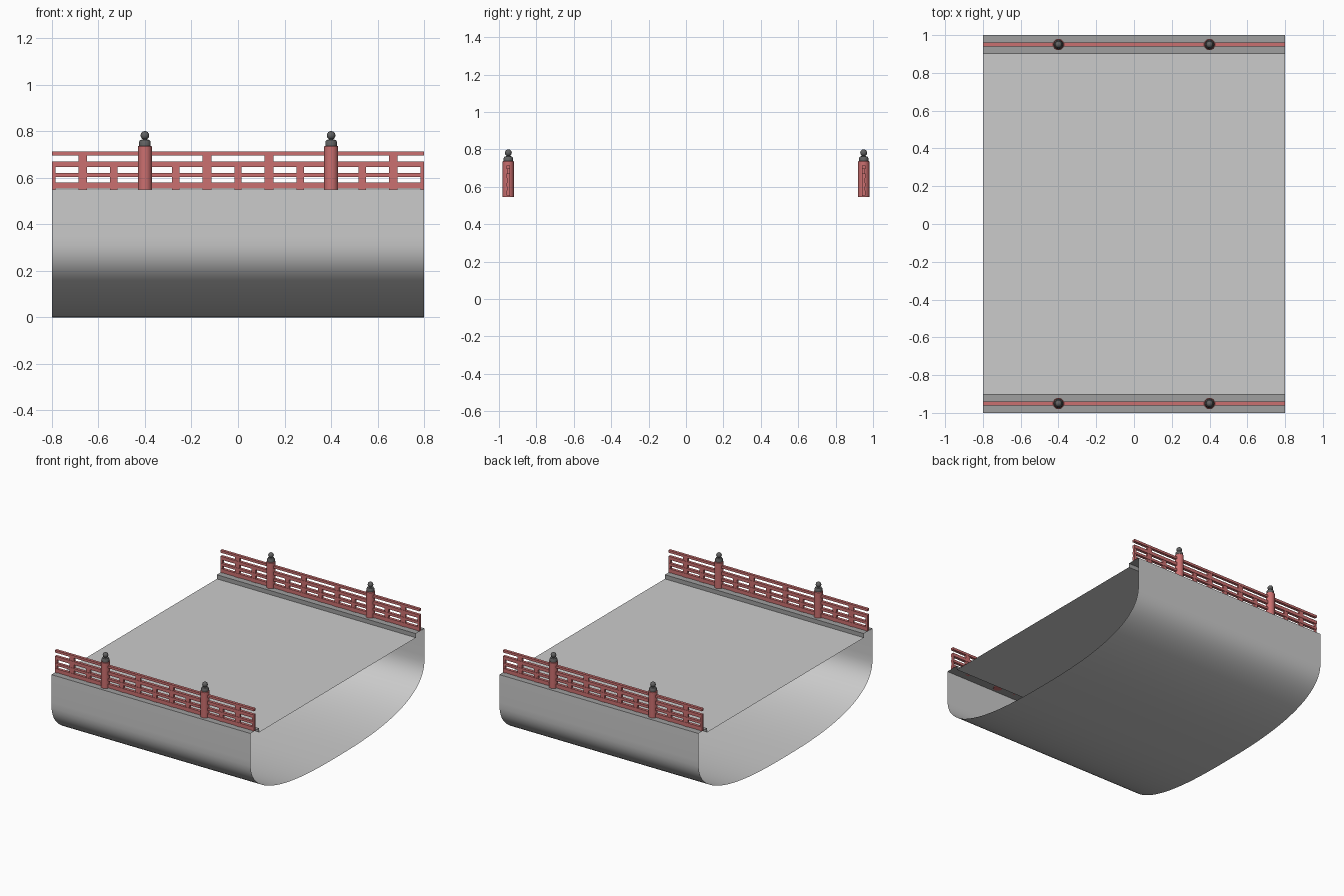
import bpy, bmesh
from math import sin, cos, pi, radians

if "Cube" in bpy.data.objects:
    bpy.data.objects.remove(bpy.data.objects["Cube"])


def material(name, rgb):
    m = bpy.data.materials.new(name)
    m.diffuse_color = (*rgb, 1)
    m.use_nodes = True
    m.node_tree.nodes["Principled BSDF"].inputs["Base Color"].default_value = m.diffuse_color
    return m


RED = material("red_paint", (0.60, 0.16, 0.16))
IRON = material("dark_metal", (0.12, 0.12, 0.12))
EDGE = material("edge_grey", (0.35, 0.35, 0.35))


def finish(name, bm, mat=None, smooth=True):
    me = bpy.data.meshes.new(name)
    bm.to_mesh(me)
    bm.free()
    ob = bpy.data.objects.new(name, me)
    bpy.context.collection.objects.link(ob)
    if mat:
        me.materials.append(mat)
    if smooth:
        bpy.ops.object.select_all(action='DESELECT')
        ob.select_set(True)
        bpy.context.view_layer.objects.active = ob
        bpy.ops.object.shade_smooth_by_angle(angle=radians(35))
    return ob


def sheet(name, profile, mat=None):
    """Sweep an open (y, z) profile along x."""
    bm = bmesh.new()
    rows = [[bm.verts.new((x, y, z)) for y, z in profile] for x in (-0.8, 0.8)]
    for i in range(len(profile) - 1):
        bm.faces.new((rows[0][i], rows[1][i], rows[1][i + 1], rows[0][i + 1]))
    return finish(name, bm, mat)


def lathe(name, profile, x, y, mat, n=24):
    """Revolve an (r, z) profile around a vertical axis."""
    bm = bmesh.new()
    rings = [[bm.verts.new((x + r * cos(2 * pi * k / n), y + r * sin(2 * pi * k / n), z))
              for k in range(n)] for r, z in profile]
    for a, b in zip(rings, rings[1:]):
        for k in range(n):
            j = (k + 1) % n
            bm.faces.new((a[k], a[j], b[j], b[k]))
    bm.faces.new(rings[0][::-1])
    bm.faces.new(rings[-1])
    return finish(name, bm, mat)


def add_box(bm, x0, x1, y, depth, z0, z1):
    verts = bmesh.ops.create_cube(bm, size=1)["verts"]
    for v in verts:
        v.co = ((x0 + x1) / 2 + v.co.x * (x1 - x0), y + v.co.y * depth,
                (z0 + z1) / 2 + v.co.z * (z1 - z0))


# Hull: straight topsides flowing into a rounded, open-ended bottom
B, N, STEPS = 0.35, 2.6, 48
hull = [(-1, 0.55)]
for i in range(STEPS + 1):
    a = pi * i / STEPS
    c, s = cos(a), sin(a)
    y = -abs(c) ** (2 / N) * (1 if c > 0 else -1)
    hull.append((y, B - B * abs(s) ** (2 / N)))
hull.append((1, 0.55))
sheet("hull", hull)

# Recessed deck
sheet("deck", [(0.9, 0.52), (-0.9, 0.52)])

for side, label in ((-1, "front"), (1, "back")):
    # Ledge under the railing, stepping down to the deck
    ledge = [(side, 0.55), (side * 0.9, 0.55), (side * 0.9, 0.52)]
    sheet(label + "_ledge", ledge if side > 0 else ledge[::-1], EDGE)
    y = side * 0.95

    # Horizontal rails
    bm = bmesh.new()
    for z0, z1 in ((0.553, 0.58), (0.602, 0.62), (0.646, 0.67), (0.696, 0.713)):
        add_box(bm, -0.8, 0.8, y, 0.02, z0, z1)
    finish(label + "_rails", bm, RED, False)

    # Uprights: short ones to the middle rail, wide ones to the top rail
    bm = bmesh.new()
    for k in range(-6, 7):
        x = k * 0.4 / 3
        if abs(k) == 3:
            continue
        w, top = (0.019, 0.70) if k % 2 else (0.016, 0.655)
        add_box(bm, max(x - w, -0.8), min(x + w, 0.8), y, 0.016, 0.55, top)
    finish(label + "_uprights", bm, RED, False)

    # Round posts with metal caps and ball finials
    for x, end in ((-0.4, "left"), (0.4, "right")):
        lathe(f"{label}_{end}_post",
              [(0.03, 0.545), (0.03, 0.734), (0.027, 0.737)], x, y, RED)
        cap = [(0.025, 0.736), (0.025, 0.754), (0.020, 0.762), (0.009, 0.764)]
        cap += [(0.0185 * sin(t), 0.7815 - 0.0185 * cos(t))
                for t in (radians(d) for d in range(30, 179, 15))]
        cap.append((0.001, 0.80))
        lathe(f"{label}_{end}_finial", cap, x, y, IRON)
